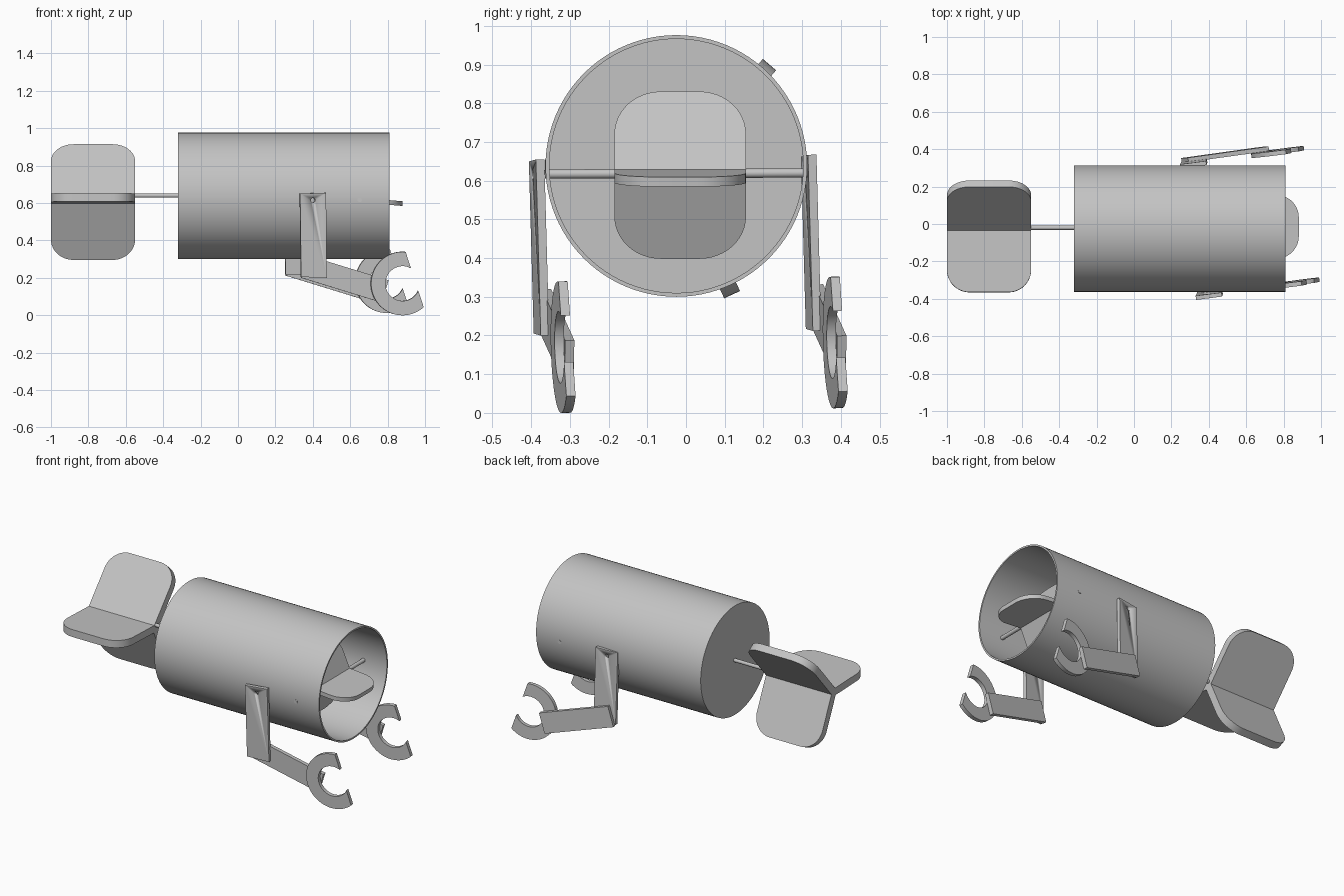
import bpy, bmesh
from math import sin, cos, radians, acos, degrees
from mathutils import Matrix, Vector

cube = bpy.data.objects.get("Cube")
if cube:
    bpy.data.objects.remove(cube, do_unlink=True)

GREY = (0.55, 0.55, 0.55, 1)
grey = bpy.data.materials.new("plain grey")
grey.use_nodes = True
grey.diffuse_color = GREY
grey.node_tree.nodes["Principled BSDF"].inputs["Base Color"].default_value = GREY


def finish(name, bm, matrix=Matrix()):
    bmesh.ops.recalc_face_normals(bm, faces=bm.faces)
    mesh = bpy.data.meshes.new(name)
    bm.to_mesh(mesh)
    bm.free()
    mesh.transform(matrix)
    mesh.materials.append(grey)
    ob = bpy.data.objects.new(name, mesh)
    bpy.context.collection.objects.link(ob)
    bpy.ops.object.select_all(action='DESELECT')
    ob.select_set(True)
    bpy.context.view_layer.objects.active = ob
    bpy.ops.object.shade_smooth_by_angle(angle=radians(30))
    return ob


def plate(name, outline, thickness, matrix, offset=0):
    """Flat plate with an outline in local x, z and thickness along local y."""
    bm = bmesh.new()
    y = offset - thickness / 2
    face = bm.faces.new([bm.verts.new((x, y, z)) for x, z in outline])
    ext = bmesh.ops.extrude_face_region(bm, geom=[face])
    verts = [v for v in ext["geom"] if isinstance(v, bmesh.types.BMVert)]
    bmesh.ops.translate(bm, verts=verts, vec=(0, thickness, 0))
    return finish(name, bm, matrix)


def rod(name, start, end, radius, segments=24):
    a, b = Vector(start), Vector(end)
    bm = bmesh.new()
    bmesh.ops.create_cone(bm, cap_ends=True, segments=segments, radius1=radius,
                          radius2=radius, depth=(b - a).length)
    turn = (b - a).to_track_quat('Z', 'Y').to_matrix().to_4x4()
    return finish(name, bm, Matrix.Translation((a + b) / 2) @ turn)


def arc(cx, cz, r, start, end, steps):
    angles = [radians(start + (end - start) * i / steps) for i in range(steps + 1)]
    return [(cx + r * cos(a), cz + r * sin(a)) for a in angles]


# Open-ended barrel: a cup profile spun about the long axis
def barrel(x0, x1, radius, wall, y, z):
    profile = [(x0, 0), (x0, radius), (x1, radius), (x1, radius - wall),
               (x0 + wall, radius - wall), (x0 + wall, 0)]
    bm = bmesh.new()
    verts = [bm.verts.new((px, 0, pr)) for px, pr in profile]
    edges = [bm.edges.new(pair) for pair in zip(verts, verts[1:])]
    bmesh.ops.spin(bm, geom=verts + edges, axis=(1, 0, 0), cent=(0, 0, 0),
                   angle=radians(360), steps=96)
    bmesh.ops.remove_doubles(bm, verts=bm.verts, dist=0.0001)
    finish("barrel", bm, Matrix.Translation((0, y, z)))


barrel(-0.32, 0.81, 0.338, 0.01, -0.025, 0.638)


# Three-bladed paddle wheels with rounded blade tips
def paddle_wheel(name, centre, width_axis, out_axis, width, thickness, corner, blades):
    w = Vector(width_axis)
    for i, (angle, length) in enumerate(blades):
        a = radians(angle)
        out = Vector(out_axis) * cos(a) + Vector((0, 0, sin(a)))
        frame = Matrix((w, out.cross(w), out)).transposed().to_4x4()
        side, top = width / 2 - corner, length - corner
        outline = ([(-width / 2, 0), (width / 2, 0)]
                   + arc(side, top, corner, 0, 90, 12)
                   + arc(-side, top, corner, 90, 180, 12))
        plate(f"{name}_{i + 1}", outline, thickness,
              Matrix.Translation(centre) @ frame)


paddle_wheel("rear_blade", (-0.775, -0.025, 0.62), (1, 0, 0), (0, 1, 0),
             0.45, 0.045, 0.12, [(178, 0.34), (49.3, 0.369), (-65.4, 0.346)])
paddle_wheel("inner_blade", (0.65, -0.015, 0.617), (0, 1, 0), (1, 0, 0),
             0.34, 0.025, 0.12, [(-5, 0.231), (114, 0.228), (-114, 0.234)])

# Axles of the two wheels
rod("rear_shaft", (-0.98, -0.02, 0.64), (-0.315, -0.02, 0.64), 0.011)
rod("inner_axle", (0.65, -0.364, 0.617), (0.65, 0.314, 0.62), 0.012)


# Arms: hanging link, sloping link and an open clamp ring
def arm(prefix, pivot):
    frame = (Matrix.Translation(pivot) @ Matrix.Rotation(radians(7.5), 4, 'Z')
             @ Matrix.Rotation(radians(1.5), 4, 'X'))
    upper = plate(prefix + "_upper_link",
                  [(-0.07, 0.035), (0.07, 0.04), (0.076, -0.415), (-0.063, -0.41)],
                  0.022, frame)
    # Pivot hole
    ends = [frame @ Vector((0, s, 0)) for s in (-0.05, 0.05)]
    cutter = rod(prefix + "_hole_cutter", *ends, 0.012)
    cutter.hide_render = True
    cutter.hide_set(True)
    cut = upper.modifiers.new("pivot hole", 'BOOLEAN')
    cut.operation = 'DIFFERENCE'
    cut.solver = 'EXACT'
    cut.object = cutter

    start, along, across = Vector((-0.06, -0.415)), Vector((0.956, -0.292)), Vector((0.292, 0.956))
    length, width = 0.455, 0.125
    plate(prefix + "_lower_link",
          [start, start + along * length, start + along * length + across * width,
           start + across * width], 0.024, frame, 0.02)

    # Ring cut off by a straight chord
    cx, cz, outer, inner, chord, facing = 0.484, -0.445, 0.17, 0.093, 0.068, 18.4
    o, n = degrees(acos(chord / outer)), degrees(acos(chord / inner))
    ring = (arc(cx, cz, outer, facing + o, facing + 360 - o, 48)
            + arc(cx, cz, inner, facing + 360 - n, facing + n, 48))
    plate(prefix + "_clamp", ring, 0.024, frame, -0.005)


arm("front_arm", (0.40, -0.385, 0.615))
arm("back_arm", (0.317, 0.318, 0.627))
